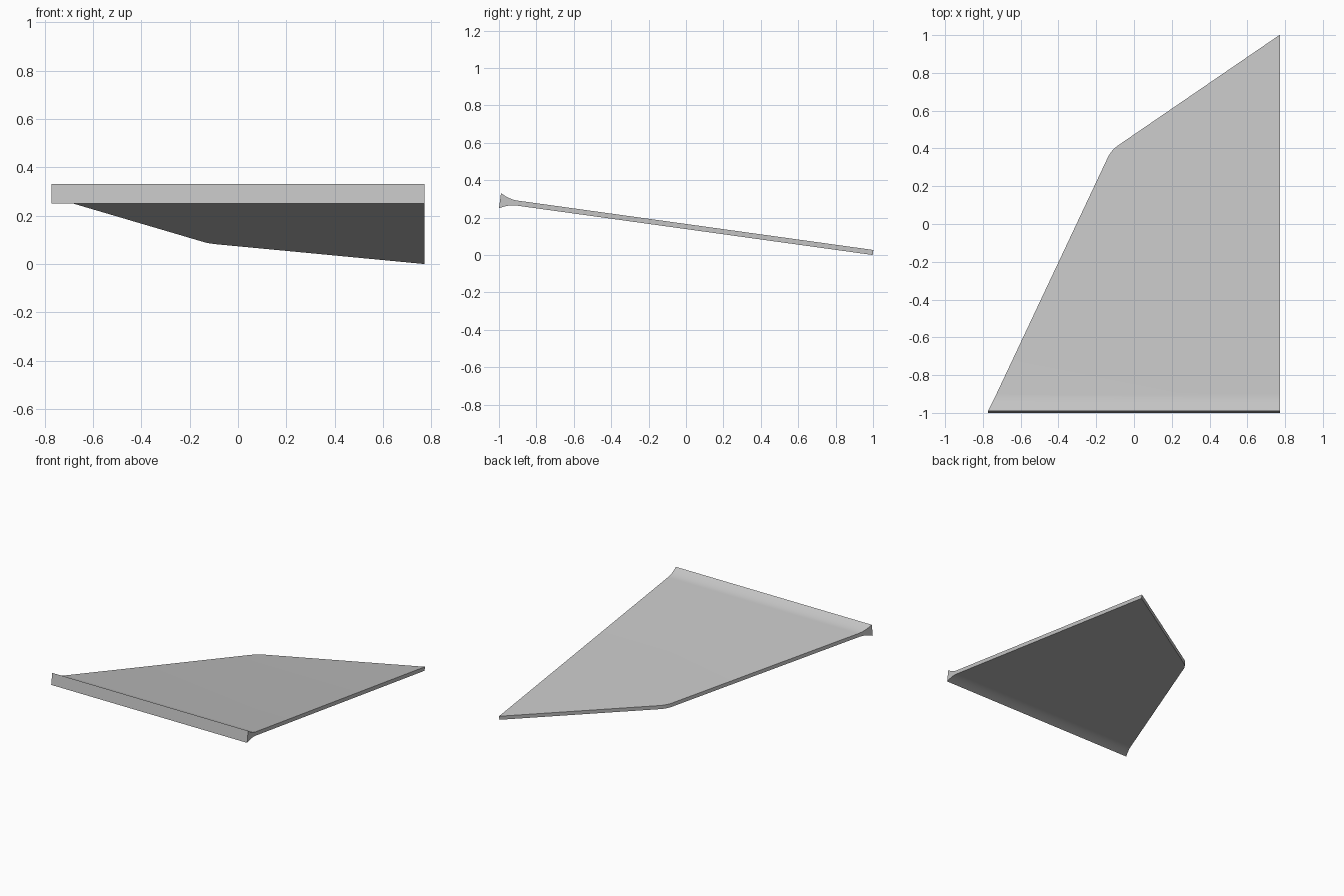
import bpy
import bmesh
import math
from mathutils import Vector

cube = bpy.data.objects.get("Cube")
if cube:
    bpy.data.objects.remove(cube, do_unlink=True)

RIGHT = 0.772
FRONT_Y, FRONT_Z = -0.9945, 0.29
TILT = math.radians(7.9)
HALF, FLARE, FLARE_LEN = 0.0135, 0.0275, 0.095

along = Vector((0, math.cos(TILT), -math.sin(TILT)))
normal = Vector((0, math.sin(TILT), math.cos(TILT)))
length = (1 - FRONT_Y) / math.cos(TILT)

# Slanted side of the panel, with a small rounded corner
start, end = Vector((-0.772, 0)), Vector((RIGHT, length))
round_a, corner, round_b = Vector((-0.14, 1.355)), Vector((-0.12, 1.398)), Vector((-0.08, 1.425))
side = [start.lerp(round_a, FLARE_LEN * i / 8 / round_a.y) for i in range(9)]
for i in range(7):
    t = i / 6
    side.append(round_a.lerp(corner, t).lerp(corner.lerp(round_b, t), t))
side.append(end)

# Loft cross-sections from the flared lip to the pointed tip
bm = bmesh.new()
rings = []
for x, s in side:
    half = HALF + FLARE * max(0, 1 - s / FLARE_LEN) ** 2
    centre = Vector((0, FRONT_Y, FRONT_Z)) + along * s
    rings.append([bm.verts.new(centre + normal * half * sign + Vector((px, 0, 0)))
                  for px, sign in ((x, -1), (RIGHT, -1), (RIGHT, 1), (x, 1))])
bm.faces.new(rings[0])
for a, b in zip(rings, rings[1:]):
    for i in range(4):
        j = (i + 1) % 4
        bm.faces.new((a[i], a[j], b[j], b[i]))
bmesh.ops.remove_doubles(bm, verts=bm.verts, dist=0.0005)
bmesh.ops.recalc_face_normals(bm, faces=bm.faces)
mesh = bpy.data.meshes.new("flared_panel")
bm.to_mesh(mesh)
bm.free()

# Plain grey finish
grey = bpy.data.materials.new("light grey")
grey.use_nodes = True
colour = (0.55, 0.55, 0.55, 1)
grey.diffuse_color = colour
grey.node_tree.nodes["Principled BSDF"].inputs["Base Color"].default_value = colour
mesh.materials.append(grey)

panel = bpy.data.objects.new("flared_panel", mesh)
bpy.context.collection.objects.link(panel)
bpy.ops.object.select_all(action='DESELECT')
panel.select_set(True)
bpy.context.view_layer.objects.active = panel
bpy.ops.object.shade_smooth_by_angle(angle=math.radians(30))
